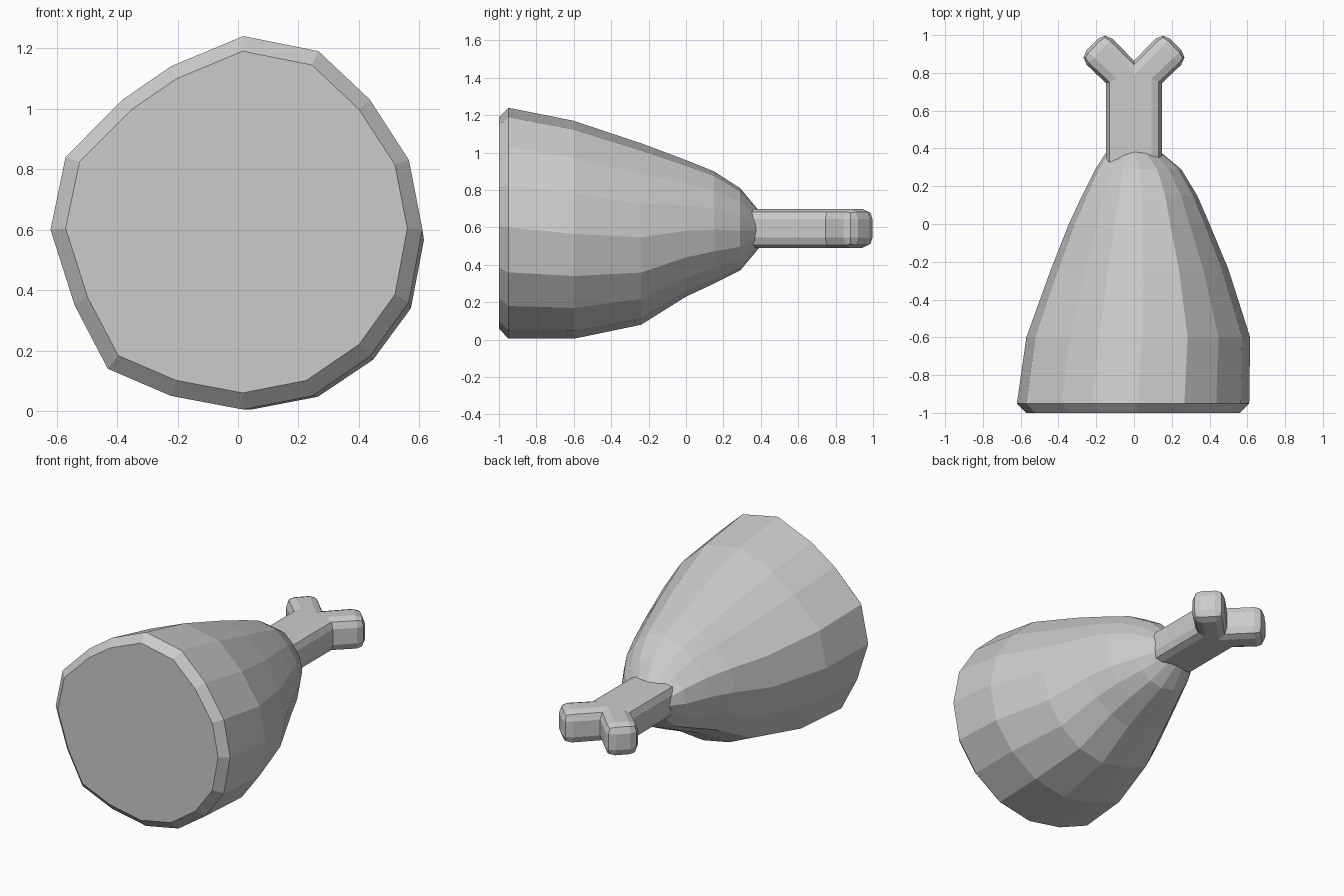
import bpy, bmesh

if "Cube" in bpy.data.objects:
    bpy.data.objects.remove(bpy.data.objects["Cube"])

# Irregular 16-sided cross-section of the meat (x, z) at its widest
profile = [(.02, 1.24), (.27, 1.19), (.44, 1.03), (.57, .83), (.615, .60), (.57, .36),
           (.44, .18), (.25, .05), (.02, .005), (-.22, .05), (-.43, .14), (-.54, .35),
           (-.62, .60), (-.57, .84), (-.38, 1.03), (-.22, 1.14)]

# Rings: y, left x, right x, bottom z, top z
rings = [(-1.0, -.57, .56, .06, 1.19), (-.95, -.62, .61, .005, 1.24),
         (-.60, -.57, .615, .005, 1.17), (-.24, -.44, .50, .08, 1.05),
         (0.0, -.345, .40, .23, .96), (.15, -.275, .335, .30, .90),
         (.29, -.205, .25, .37, .81), (.39, -.14, .13, .49, .69)]


def finish(bm, name):
    bmesh.ops.recalc_face_normals(bm, faces=bm.faces)
    mesh = bpy.data.meshes.new(name)
    bm.to_mesh(mesh)
    bm.free()
    obj = bpy.data.objects.new(name, mesh)
    bpy.context.collection.objects.link(obj)
    return obj


# Meat: the profile fitted to each ring, then lofted
bm = bmesh.new()
loops = []
for y, x0, x1, z0, z1 in rings:
    loops.append([bm.verts.new((x0 + (x + .62) / 1.235 * (x1 - x0), y,
                                z0 + (z - .005) / 1.235 * (z1 - z0)))
                  for x, z in profile])
n = len(profile)
for a, b in zip(loops, loops[1:]):
    for i in range(n):
        j = (i + 1) % n
        bm.faces.new((a[i], a[j], b[j], b[i]))
bm.faces.new(loops[0])
bm.faces.new(loops[-1])
finish(bm, "meat")

# Bone: forked outline mirrored, extruded upward and bevelled
half = [(.147, .25), (.147, .745), (.29, .88), (.153, 1.02)]
outline = half + [(0, .865)] + [(-x, y) for x, y in reversed(half)]
bm = bmesh.new()
base = bm.faces.new([bm.verts.new((x, y, .49)) for x, y in outline])
ext = bmesh.ops.extrude_face_region(bm, geom=[base], use_keep_orig=True)
bmesh.ops.translate(bm, vec=(0, 0, .21),
                    verts=[g for g in ext["geom"] if isinstance(g, bmesh.types.BMVert)])
bmesh.ops.recalc_face_normals(bm, faces=bm.faces)
edges = []
for e in bm.edges:
    a, b = e.verts
    upright = abs(a.co.z - b.co.z) > .1
    tip = a.co.y > .87 and abs(a.co.x) > .1
    if tip if upright else max(a.co.y, b.co.y) > .3:
        edges.append(e)
bmesh.ops.bevel(bm, geom=edges, offset=.055, segments=2, profile=.5, affect='EDGES')
finish(bm, "bone")
